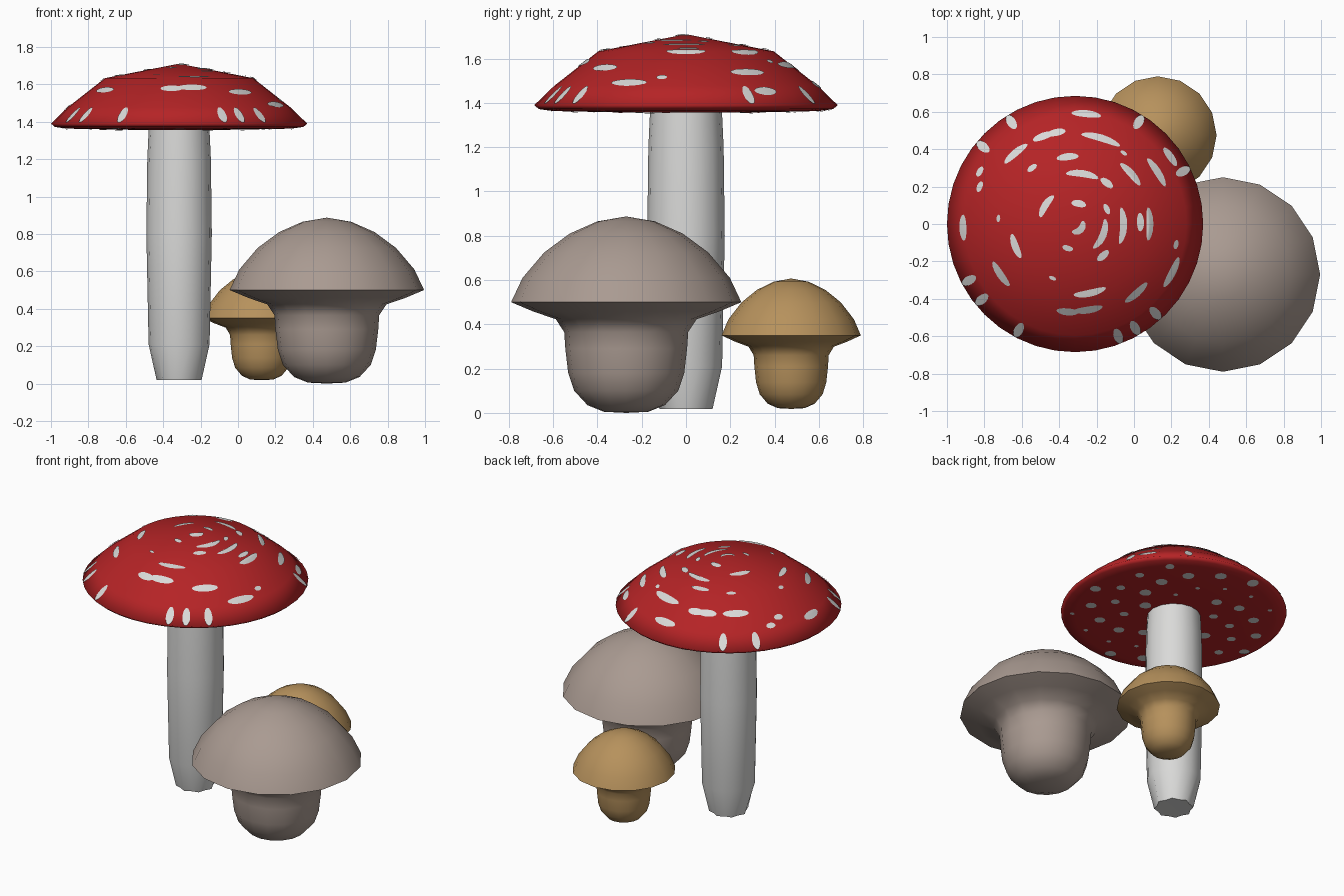
import bpy, bmesh, math

if "Cube" in bpy.data.objects:
    bpy.data.objects.remove(bpy.data.objects["Cube"])

def material(name, rgb):
    m = bpy.data.materials.new(name)
    m.diffuse_color = (*rgb, 1)
    m.use_nodes = True
    m.node_tree.nodes["Principled BSDF"].inputs["Base Color"].default_value = m.diffuse_color
    return m

RED = material("cap red", (0.46, 0.017, 0.019))
WHITE = material("off white", (0.70, 0.70, 0.69))
TAUPE = material("greyish brown", (0.40, 0.325, 0.285))
TAN = material("tan", (0.47, 0.285, 0.108))

def finish(bm, name, mat, angle=None):
    me = bpy.data.meshes.new(name)
    bm.to_mesh(me)
    bm.free()
    me.materials.append(mat)
    ob = bpy.data.objects.new(name, me)
    bpy.context.collection.objects.link(ob)
    for p in me.polygons:
        p.use_smooth = True
    if angle:
        bpy.ops.object.select_all(action='DESELECT')
        ob.select_set(True)
        bpy.context.view_layer.objects.active = ob
        bpy.ops.object.shade_smooth_by_angle(angle=math.radians(angle))
    return ob

def lathe(name, profile, sides, centre, mat, angle=None, ragged=0):
    """Revolve a bottom-to-top (radius, z) profile; ragged pulls in every other bottom vertex."""
    bm = bmesh.new()
    rings = []
    for i, (r, z) in enumerate(profile):
        if r == 0:
            rings.append([bm.verts.new((*centre, z))])
            continue
        ring = []
        for k in range(sides):
            a = 2 * math.pi * k / sides
            q = r - (ragged if i == 1 and k % 2 else 0)
            ring.append(bm.verts.new((centre[0] + q * math.cos(a), centre[1] + q * math.sin(a), z)))
        rings.append(ring)
    for lo, hi in zip(rings, rings[1:]):
        for k in range(sides):
            n = (k + 1) % sides
            if len(lo) == 1:
                bm.faces.new((lo[0], hi[n], hi[k]))
            elif len(hi) == 1:
                bm.faces.new((lo[k], lo[n], hi[0]))
            else:
                bm.faces.new((lo[k], lo[n], hi[n], hi[k]))
    return finish(bm, name, mat, angle)

# Tall red mushroom: stem and cap
C = (-0.315, 0)
lathe("tall_stem", [(0, 0.02), (0.12, 0.018), (0.163, 0.21), (0.175, 0.80), (0.17, 1.2), (0.162, 1.37), (0, 1.37)],
      16, C, WHITE, 50, ragged=0.015)
UNDER = [(0, 1.356), (0.3, 1.357), (0.6, 1.363), (0.665, 1.372), (0.685, 1.39)]
UPPER = [(0.685, 1.39), (0.595, 1.477), (0.396, 1.633), (0, 1.71)]
lathe("red_cap", UNDER + UPPER[1:], 40, C, RED)

def height(profile, r):
    pts = sorted(profile)
    for (r0, z0), (r1, z1) in zip(pts, pts[1:]):
        if r <= r1:
            return z0 + (z1 - z0) * (r - r0) / (r1 - r0)
    return pts[-1][1]

def add_spot(bm, r0, t0, along, across, profile, lift):
    """Thin spot bent around the cap: along = tangential, across = radial half size."""
    def vert(s, a):
        r = abs(r0 + across * s * math.sin(a))
        t = t0 + along * s * math.cos(a) / max(r0, 0.05)
        return bm.verts.new((C[0] + r * math.cos(t), C[1] + r * math.sin(t), height(profile, r) + lift))
    n = 16
    mid = vert(0, 0)
    rings = [[vert(s, 2 * math.pi * k / n) for k in range(n)] for s in (0.35, 0.7, 1)]
    flip = -1 if lift > 0 else 1
    for k in range(n):
        j = (k + 1) % n
        bm.faces.new((mid, rings[0][k], rings[0][j])[::flip])
        for a, b in zip(rings, rings[1:]):
            bm.faces.new((a[k], b[k], b[j], a[j])[::flip])

# Streaky spots on top: x, y, half length in hundredths from the cap centre
STREAKS = [
    (6, 59, 8), (-10, 49, 5), (14, 46, 11), (-17, 47, 6), (-32, 38, 8), (-4, 36, 6), (26, 38, 2),
    (-23, 30, 3), (4, 27, 9), (17, 22, 4), (30, 27, 8), (44, 28, 9), (51, 36, 6), (-16, 10, 7),
    (2, 11, 4), (17, 8, 3), (3, -3, 6), (15, -6, 9), (26, -1, 10), (35, 1, 5), (40, 0, 9),
    (-32, -12, 7), (-40, -27, 8), (-60, -2, 7), (-41, 3, 2), (-51, 20, 3), (-51, 28, 3),
    (-4, -13, 3), (15, -17, 4), (-12, -29, 2), (8, -37, 9), (7, -46, 8), (-4, -47, 6),
    (33, -37, 8), (52, -26, 9), (54, -11, 2.5)]
bm = bmesh.new()
for x, y, a in STREAKS:
    add_spot(bm, math.hypot(x, y) / 100, math.atan2(y, x), a / 100,
             min(0.019, a * 0.005), UPPER, 0.005)
# Radial spots running over the rim, by direction in degrees
for deg in (122, 58, 140, 26, 208, 219, 242, 291, 300, 312):
    add_spot(bm, 0.642, math.radians(deg), 0.024, 0.042, UPPER, 0.005)
finish(bm, "cap_top_spots", WHITE)

# Round spots under the cap, spread in a spiral
bm = bmesh.new()
for i in range(42):
    size = (0.036, 0.027, 0.033, 0.014)[i % 4]
    r = math.sqrt(0.05 + (0.63 ** 2 - 0.05) * i / 41)
    add_spot(bm, r, i * 2.39996, size, size, UNDER, -0.004)
finish(bm, "cap_underside_spots", WHITE)

# Two stout mushrooms sharing one profile
STOUT = [(0, 0.0), (0.10, 0.005), (0.175, 0.035), (0.235, 0.10), (0.262, 0.18), (0.275, 0.29),
         (0.28, 0.365), (0.318, 0.423), (0.42, 0.458), (0.52, 0.50), (0.468, 0.61),
         (0.37, 0.725), (0.255, 0.81), (0.13, 0.865), (0, 0.887)]
lathe("large_stout_mushroom", STOUT, 16, (0.475, -0.27), TAUPE, 65)
lathe("small_stout_mushroom", [(r * 0.605, 0.018 + z * 0.664) for r, z in STOUT],
      16, (0.127, 0.475), TAN, 65)
